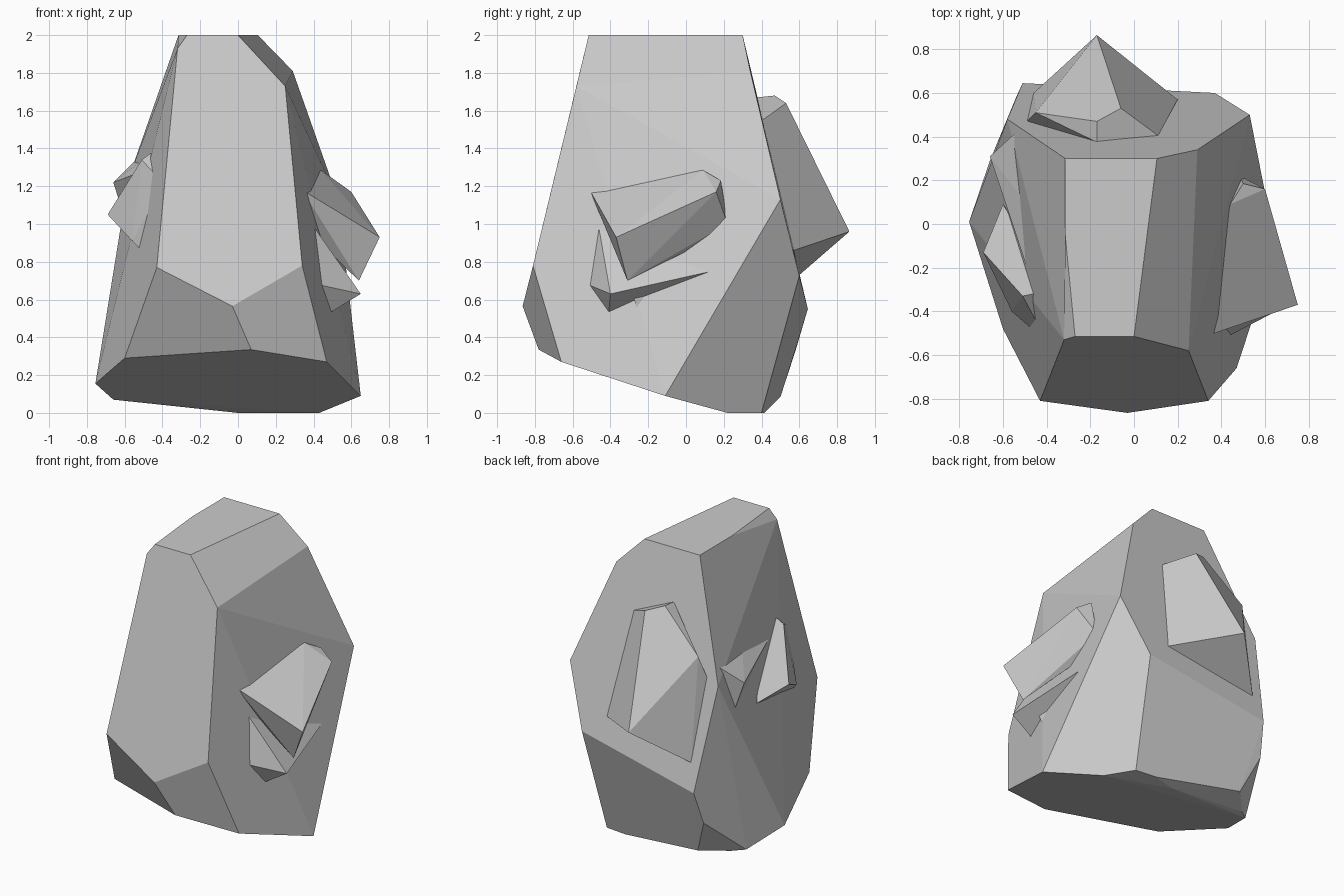
import bpy, bmesh, math


def chiselled(name, points):
    """Flat-sided stone: the convex hull of its corner points."""
    bm = bmesh.new()
    for p in points:
        bm.verts.new(p)
    res = bmesh.ops.convex_hull(bm, input=bm.verts[:])
    loose = {g for g in res["geom_interior"] + res["geom_unused"]
             if isinstance(g, bmesh.types.BMVert)}
    bmesh.ops.delete(bm, geom=list(loose), context='VERTS')
    # merge nearly coplanar triangles into clean facets
    bmesh.ops.dissolve_limit(bm, angle_limit=math.radians(2.5),
                             verts=bm.verts[:], edges=bm.edges[:])
    bmesh.ops.recalc_face_normals(bm, faces=bm.faces[:])
    mesh = bpy.data.meshes.new(name)
    bm.to_mesh(mesh)
    bm.free()
    obj = bpy.data.objects.new(name, mesh)
    bpy.context.collection.objects.link(obj)
    return obj


# main boulder, from the top facet down to the base
crown = [(-.315, .3, 2), (.105, .3, 2), (0, -.515, 2), (-.27, -.515, 2), (-.315, -.05, 2)]
shoulder = [(-.32, -.53, 1.93), (.25, -.58, 1.73), (.29, .34, 1.81)]
waist = [(.53, .5, 1.13), (-.58, .48, 1.24), (.37, .6, .725), (-.51, .645, .55),
         (-.43, -.81, .77), (-.03, -.865, .565), (.34, -.81, .78)]
foot = [(-.6, -.48, .29), (.07, -.78, .335), (.47, -.66, .27), (.65, -.11, .09),
        (-.755, .01, .155), (-.66, .29, .07), (-.54, .58, .33), (-.44, .5, .085),
        (-.585, .345, .062)]
base = [(.43, .22, 0), (.32, .4, 0), (.17, .415, 0), (0, .37, 0)]
chiselled("boulder", crown + shoulder + waist + foot + base)

# chunk on the back
chiselled("back_chunk", [
    (-.17, .865, .96), (-.51, .45, 1.2), (-.45, .51, 1.42), (-.17, .375, 1.67),
    (.11, .405, 1.55), (-.06, .53, 1.64), (-.17, .47, 1.68), (.2, .57, .86),
    (-.46, .6, .73), (-.1, .25, 1.2)])

# chunks on the right side
chiselled("right_upper_chunk", [
    (.34, -.51, 1.18), (.75, -.37, .93), (.6, .16, 1.17), (.44, .09, 1.285),
    (.5, .185, 1.23), (.64, -.31, .7), (.485, .22, 1.0), (.47, .09, .9),
    (.3, -.38, 1.03)])
chiselled("right_lower_chunk", [
    (.37, -.47, 1.03), (.42, -.52, .68), (.47, -.41, .52), (.65, -.4, .63),
    (.54, .18, .76), (.46, -.13, .62), (.35, -.2, .8)])
chiselled("right_chip", [
    (.54, -.28, .62), (.53, -.26, .55), (.52, -.2, .545), (.51, -.13, .62),
    (.4, -.2, .6)])

# chunks on the left side
chiselled("left_rear_chunk", [
    (-.38, -.05, 1.43), (-.54, .42, 1.34), (-.66, .31, 1.22), (-.48, -.23, 1.29),
    (-.6, .33, 1.03), (-.35, .1, 1.1)])
chiselled("left_front_chunk", [
    (-.37, -.3, 1.44), (-.51, -.33, 1.34), (-.39, -.55, 1.21), (-.56, -.4, .91),
    (-.69, -.13, 1.05), (-.6, .09, .98), (-.5, -.42, .85), (-.35, -.2, 1.0)])
